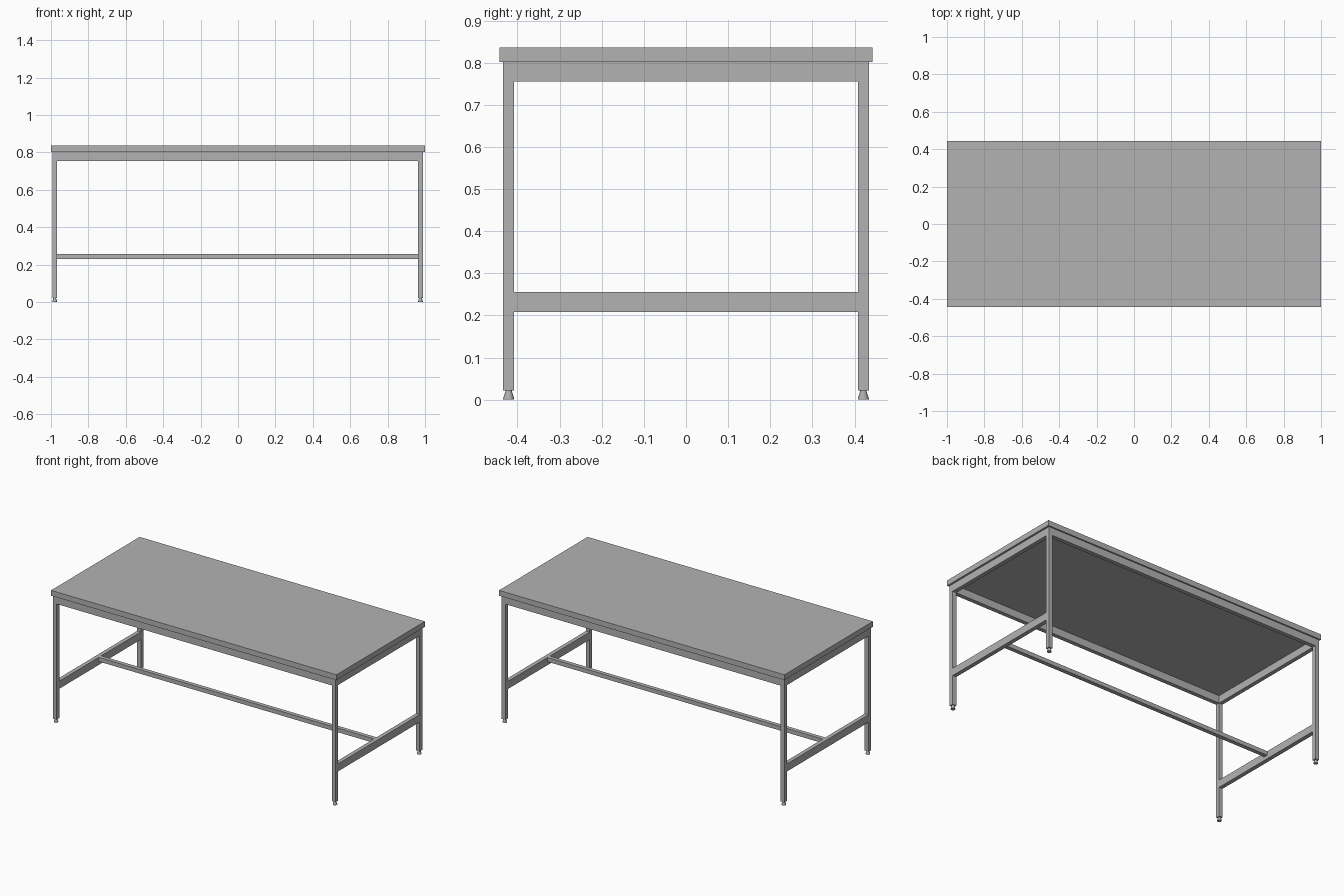
import bpy
import bmesh

old = bpy.data.objects.get("Cube")
if old:
    bpy.data.objects.remove(old, do_unlink=True)

steel = bpy.data.materials.new("steel grey")
steel.use_nodes = True
GREY = (0.45, 0.45, 0.45, 1.0)
steel.diffuse_color = GREY
steel.node_tree.nodes["Principled BSDF"].inputs["Base Color"].default_value = GREY


def make_object(name, bm):
    mesh = bpy.data.meshes.new(name)
    bm.to_mesh(mesh)
    bm.free()
    mesh.materials.append(steel)
    obj = bpy.data.objects.new(name, mesh)
    bpy.context.collection.objects.link(obj)
    return obj


def box(name, x, y, z):
    """Box from (low, high) ranges on each axis."""
    bm = bmesh.new()
    bmesh.ops.create_cube(bm, size=1)
    for v in bm.verts:
        for i, (low, high) in enumerate((x, y, z)):
            v.co[i] = high if v.co[i] > 0 else low
    return make_object(name, bm)


def around(centre, half):
    return (centre - half, centre + half)


def foot(name, x, y):
    """Round levelling foot: flared pad on a short stem."""
    bm = bmesh.new()
    profile = [(0, 0), (0.013, 0), (0.013, 0.004), (0.008, 0.018), (0.008, LEG_BASE)]
    verts = [bm.verts.new((r, 0, z)) for r, z in profile]
    edges = [bm.edges.new(pair) for pair in zip(verts, verts[1:])]
    bmesh.ops.spin(bm, geom=verts + edges, cent=(0, 0, 0), axis=(0, 0, 1),
                   angle=6.2831853, steps=24)
    bmesh.ops.remove_doubles(bm, verts=bm.verts, dist=0.0001)
    bmesh.ops.recalc_face_normals(bm, faces=bm.faces)
    bmesh.ops.translate(bm, verts=bm.verts, vec=(x, y, 0))
    obj = make_object(name, bm)
    bpy.context.view_layer.objects.active = obj
    obj.select_set(True)
    bpy.ops.object.shade_smooth_by_angle()
    obj.select_set(False)


HALF = 0.013            # half the tube width
LEG_BASE = 0.022
TOP_BASE = 0.802
SIDES = {"right": -0.98, "left": 0.975}
ENDS = {"front": -0.421, "back": 0.421}
APRON_Z = (0.755, TOP_BASE)
span_x = (SIDES["right"] + HALF, SIDES["left"] - HALF)
span_y = (ENDS["front"] + HALF, ENDS["back"] - HALF)

# Worktop
box("tabletop", (-1, 1), (-0.443, 0.443), (TOP_BASE, 0.836))

# Legs and feet
for end, y in ENDS.items():
    for side, x in SIDES.items():
        box(f"{end}_{side}_leg", around(x, HALF), around(y, HALF), (LEG_BASE, TOP_BASE))
        foot(f"{end}_{side}_foot", x, y)

# Aprons under the worktop and low side rails
for end, y in ENDS.items():
    box(f"{end}_apron", span_x, around(y, HALF), APRON_Z)
for side, x in SIDES.items():
    box(f"{side}_apron", around(x, HALF), span_y, APRON_Z)
    box(f"{side}_rail", around(x, HALF), span_y, (0.208, 0.256))

# Long stretcher joining the side rails
box("stretcher", span_x, around(0, HALF), (0.23, 0.256))
